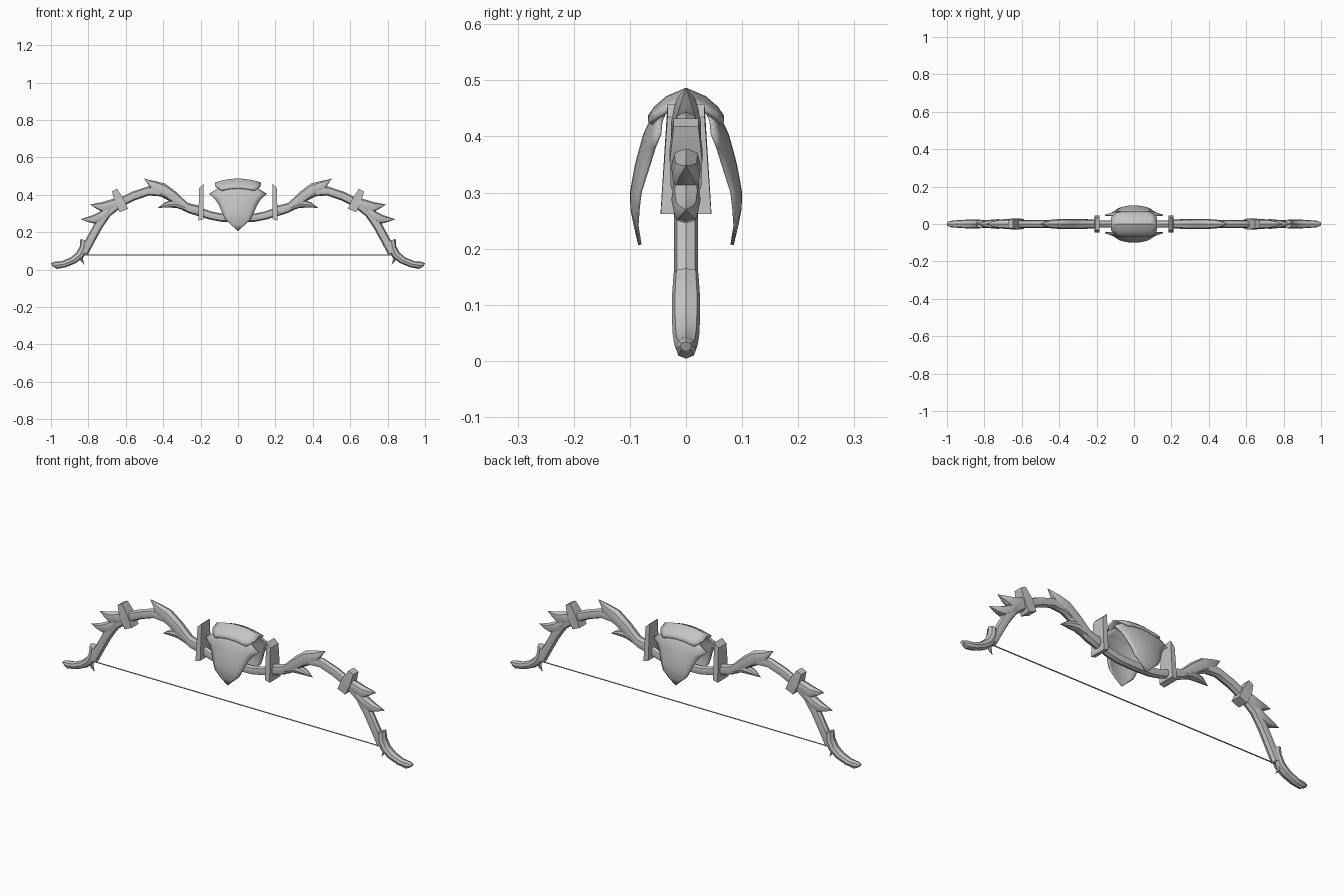
import bpy, bmesh, math

if "Cube" in bpy.data.objects:
    bpy.data.objects.remove(bpy.data.objects["Cube"])

grey = bpy.data.materials.new("plain_grey")
grey.diffuse_color = (0.55, 0.55, 0.55, 1)
grey.use_nodes = True
grey.node_tree.nodes["Principled BSDF"].inputs["Base Color"].default_value = grey.diffuse_color


def finish(name, bm, mirror=False, thick=0, angle=35):
    """Turn a bmesh into a shaded object with optional modifiers."""
    bmesh.ops.recalc_face_normals(bm, faces=bm.faces)
    me = bpy.data.meshes.new(name)
    bm.to_mesh(me)
    bm.free()
    ob = bpy.data.objects.new(name, me)
    bpy.context.collection.objects.link(ob)
    me.materials.append(grey)
    bpy.ops.object.select_all(action='DESELECT')
    ob.select_set(True)
    bpy.context.view_layer.objects.active = ob
    bpy.ops.object.shade_smooth_by_angle(angle=math.radians(angle))
    if thick:
        m = ob.modifiers.new("thickness", 'SOLIDIFY')
        m.thickness, m.offset = thick, -1
    if mirror:
        m = ob.modifiers.new("mirror", 'MIRROR')
        m.use_mirror_merge = False
    return ob


def loft(name, stations, sides=8, mirror=True):
    """Stations are (top x, top z, bottom x, bottom z, half width in y)."""
    bm = bmesh.new()
    rings = []
    for xt, zt, xb, zb, w in stations:
        ring = []
        for i in range(sides):
            a = 2 * math.pi * i / sides
            c, s = math.cos(a), math.sin(a)
            s = max(-1, min(1, s * 1.1))
            ring.append(bm.verts.new(((xt + xb) / 2 + c * (xt - xb) / 2, s * w,
                                      (zt + zb) / 2 + c * (zt - zb) / 2)))
        rings.append(ring)
    for a, b in zip(rings, rings[1:]):
        for i in range(sides):
            j = (i + 1) % sides
            bm.faces.new((a[i], a[j], b[j], b[i]))
    bm.faces.new(rings[0])
    bm.faces.new(rings[-1])
    bmesh.ops.remove_doubles(bm, verts=bm.verts, dist=0.0003)
    return finish(name, bm, mirror)


def tube(path, r, w):
    """Stations that follow a path with an even thickness."""
    out = []
    for i, (x, z) in enumerate(path):
        p, q = path[max(i - 1, 0)], path[min(i + 1, len(path) - 1)]
        dx, dz = q[0] - p[0], q[1] - p[1]
        n = math.hypot(dx, dz)
        nx, nz = -dz / n * r, dx / n * r
        out.append((x + nx, z + nz, x - nx, z - nz, w))
    return out


def hull(name, pts):
    """Solid block from (x, half y, z) corners."""
    bm = bmesh.new()
    for x, y, z in pts:
        for s in (-1, 1):
            bm.verts.new((x, s * y, z))
    bmesh.ops.convex_hull(bm, input=bm.verts)
    bmesh.ops.dissolve_limit(bm, angle_limit=0.02, verts=bm.verts, edges=bm.edges)
    return finish(name, bm, True, angle=20)


def grid(name, rows, point, thick, cols=8):
    """Curved plate: point(row, u) gives a position for u from -1 to 1."""
    bm = bmesh.new()
    vs = [[bm.verts.new(point(r, -1 + 2 * i / cols)) for i in range(cols + 1)]
          for r in rows]
    for a, b in zip(vs, vs[1:]):
        for i in range(cols):
            bm.faces.new((a[i], a[i + 1], b[i + 1], b[i]))
    bmesh.ops.remove_doubles(bm, verts=bm.verts, dist=0.0003)
    return finish(name, bm, thick=thick)


# Grip bar between the two guards
loft("grip", tube([(-0.2, .308), (-.15, .29), (-.09, .278), (0, .275),
                   (.09, .278), (.15, .29), (.2, .308)], .022, .02), mirror=False)

# Guard plates at the ends of the grip
hull("guard", [(.185, .045, .27), (.212, .045, .262), (.185, .033, .458),
               (.208, .033, .435), (.205, .036, .28)])

# Bow limbs
loft("limb", tube([(.2, .31), (.28, .335), (.34, .38), (.41, .415), (.48, .42), (.56, .393),
                   (.63, .358), (.70, .303), (.745, .238), (.785, .165), (.825, .09)],
                  .024, .021))

# Pointed sheath rising over the inner limb, and its lower thorn
loft("upper_horn", [(.2, .34, .2, .282, .024), (.27, .357, .265, .302, .026),
                    (.33, .415, .325, .335, .027), (.39, .46, .395, .385, .027),
                    (.44, .473, .465, .425, .022), (.475, .48, .48, .455, .012),
                    (.502, .487, .502, .487, 0)])
loft("lower_thorn", [(.21, .32, .21, .285, .022), (.28, .345, .27, .312, .024),
                     (.34, .375, .33, .33, .024), (.39, .36, .375, .332, .017),
                     (.43, .33, .43, .33, 0)])

# Tilted band around the outer limb
hull("band", [(.674, .022, .418), (.647, .022, .432), (.588, .027, .325),
              (.631, .027, .307), (.658, .029, .355), (.612, .029, .38)])

# Feather-shaped scales beyond the band
loft("feather_inner", [(.63, .385, .61, .345, .022), (.68, .375, .66, .325, .026),
                       (.725, .362, .71, .30, .025), (.765, .353, .755, .325, .014),
                       (.792, .348, .792, .348, 0)])
loft("feather_outer", [(.70, .335, .675, .305, .022), (.74, .31, .715, .265, .026),
                       (.785, .288, .762, .245, .022), (.815, .278, .803, .255, .012),
                       (.842, .27, .842, .27, 0)])

# Curled limb tips with string hooks
loft("limb_tip", [(.843, .165, .797, .148, .022), (.846, .125, .806, .105, .025),
                  (.865, .09, .826, .066, .025), (.897, .064, .865, .036, .024),
                  (.943, .045, .92, .013, .021), (.982, .042, .968, .004, .018),
                  (1.0, .034, .992, .018, .01)])
loft("string_hook", [(.845, .11, .815, .10, .012), (.85, .07, .828, .07, .011),
                     (.842, .048, .828, .05, .008), (.82, .024, .82, .024, 0)], sides=6)

# Bow string
loft("string", tube([(-.84, .078), (.84, .078)], .003, .003), sides=6, mirror=False)

# Curved shields in front and behind: (height, half width, depth, edge curve)
shield_rows = [(.455, .085, .045, 1.3), (.43, .115, .064, 1.3), (.405, .155, .076, 1.1),
               (.38, .125, .083, 1.5), (.35, .105, .091, 2), (.30, .083, .1, 2.2),
               (.27, .07, .099, 2.2), (.24, .037, .093, 2), (.206, 0, .085, 0)]
for side, name in ((-1, "front_shield"), (1, "back_shield")):
    grid(name, shield_rows,
         lambda r, u: (u * r[1], side * (r[2] - r[3] * (u * r[1]) ** 2), r[0]),
         .006)

# Domed crown bridging the two shields: (depth, half width, height)
crown_rows = [(-.068, .088, .437), (-.057, .105, .453), (-.035, .122, .472),
              (0, .122, .487), (.035, .122, .472), (.057, .105, .453), (.068, .088, .437)]
grid("crown", crown_rows,
     lambda r, u: (u * r[1], r[0], r[2] - 1.4 * (u * r[1]) ** 2), .01)
